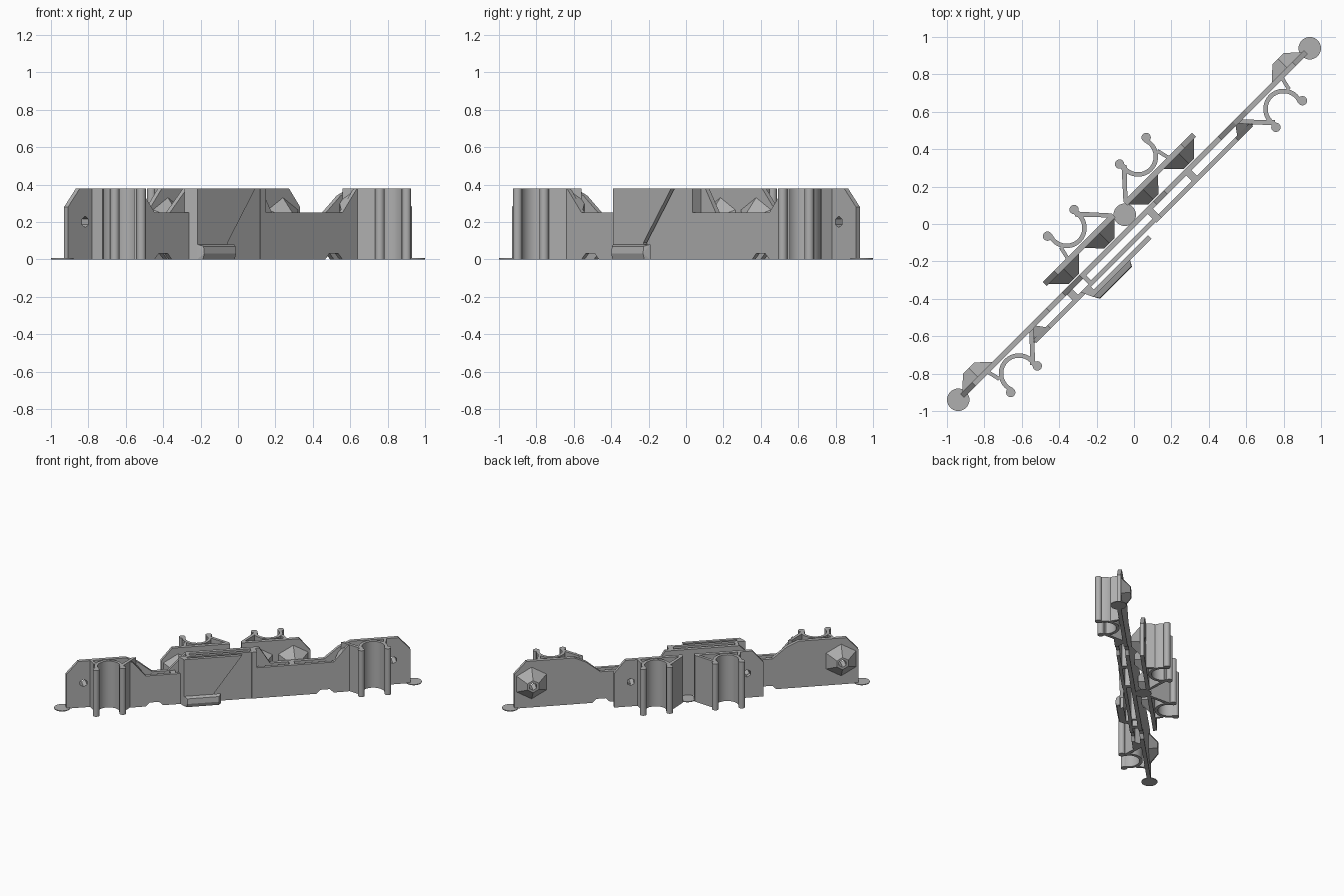
import bpy, bmesh, math
from mathutils import Matrix, Vector

if "Cube" in bpy.data.objects:
    bpy.data.objects.remove(bpy.data.objects["Cube"])

grey = bpy.data.materials.new("mid_grey")
grey.use_nodes = True
grey.diffuse_color = (0.43, 0.43, 0.43, 1)
grey.node_tree.nodes["Principled BSDF"].inputs["Base Color"].default_value = grey.diffuse_color

TURN = Matrix.Rotation(math.radians(45), 4, "Z")  # everything lies along the diagonal
H, LOW, T = 0.38, 0.25, 0.015                      # full height, dip height, half wall


def finish(name, bm, smooth=False):
    bmesh.ops.recalc_face_normals(bm, faces=bm.faces)
    bm.transform(TURN)
    me = bpy.data.meshes.new(name)
    bm.to_mesh(me)
    bm.free()
    me.materials.append(grey)
    ob = bpy.data.objects.new(name, me)
    bpy.context.collection.objects.link(ob)
    if smooth:
        bpy.ops.object.select_all(action="DESELECT")
        ob.select_set(True)
        bpy.context.view_layer.objects.active = ob
        bpy.ops.object.shade_smooth_by_angle(angle=math.radians(35))
    return ob


def extrude(name, points, offset, smooth=False):
    bm = bmesh.new()
    face = bm.faces.new([bm.verts.new(p) for p in points])
    new = bmesh.ops.extrude_face_region(bm, geom=[face])["geom"]
    bmesh.ops.translate(bm, vec=offset, verts=[g for g in new if isinstance(g, bmesh.types.BMVert)])
    return finish(name, bm, smooth)


def plate(name, profile, v0, v1):
    """Side profile (along, up) given a thickness across."""
    return extrude(name, [(u, v0, z) for u, z in profile], (0, v1 - v0, 0))


def slab(name, plan, height=H, smooth=False):
    """Plan outline (along, across) raised from the ground."""
    return extrude(name, [(u, v, 0) for u, v in plan], (0, 0, height), smooth)


def box(name, u0, u1, v0, v1, height=H):
    return slab(name, [(u0, v0), (u1, v0), (u1, v1), (u0, v1)], height)


def cone(name, u, v, v_tip, r1, r2, sides=6):
    bm = bmesh.new()
    bmesh.ops.create_cone(bm, cap_ends=True, segments=sides, radius1=r1, radius2=r2, depth=abs(v_tip - v))
    spin = Matrix.Rotation(math.radians(-90 if v_tip > v else 90), 4, "X")
    bm.transform(Matrix.Translation((u, (v + v_tip) / 2, 0.2)) @ spin)
    return finish(name, bm)


def drill(ob, u, v):
    """Hexagonal screw hole through a part."""
    cutter = cone("hole_cutter", u, v - 0.3, v + 0.3, 0.03, 0.03)
    mod = ob.modifiers.new("hole", "BOOLEAN")
    mod.operation, mod.solver, mod.object = "DIFFERENCE", "EXACT", cutter
    bpy.context.view_layer.update()
    dg = bpy.context.evaluated_depsgraph_get()
    me = bpy.data.meshes.new_from_object(ob.evaluated_get(dg))
    ob.modifiers.clear()
    ob.data = me
    bpy.data.objects.remove(cutter)


def clip(name, side, centre, wall_v, facing):
    """Pipe clip with jaws, hooks and brace; local a points outward, b off the wall."""
    def at(a, b):
        return (side * (centre + a), wall_v + facing * b)

    def ring(r):
        return [at(r * math.cos(t), 0.115 - r * math.sin(t))
                for t in (math.radians(-20 + 220 * i / 22) for i in range(23))]
    slab(name + "_jaws", ring(0.108) + ring(0.084)[::-1], smooth=True)
    for tag, a in (("outer", 0.103), ("inner", -0.098)):
        cu, cv = at(a, 0.156)
        slab(f"{name}_{tag}_hook",
             [(cu + 0.025 * math.cos(i * math.pi / 8), cv + 0.025 * math.sin(i * math.pi / 8))
              for i in range(16)], H, True)
    # Diagonal brace and the small strut on the other side
    slab(name + "_brace", [at(-0.225, 0), at(-0.195, 0), at(-0.075, 0.125), at(-0.09, 0.15)])
    slab(name + "_strut", [at(0.12, 0), at(0.1, 0), at(0.085, 0.06), at(0.105, 0.065)])


def boss(name, side, centre, v, tip, r2=0.05, hole=True):
    ob = cone(name, side * centre, v, tip, 0.13, r2)
    if hole:
        drill(ob, side * centre, v)


# Long main wall with chamfered ends, two dips and a raised middle
main = plate("main_wall", [
    (-1.3, 0), (-0.68, 0), (-0.65, 0.03), (-0.58, 0.03), (-0.55, 0),
    (0.58, 0), (0.61, 0.03), (0.68, 0.03), (0.71, 0), (1.3, 0),
    (1.3, 0.28), (1.21, H), (0.85, H), (0.76, 0.34), (0.65, LOW), (0.24, LOW),
    (0.16, H), (-0.4, H), (-0.53, LOW), (-0.65, LOW), (-0.76, 0.34), (-0.85, H),
    (-1.21, H), (-1.3, 0.28)], -T, T)

for side, word in ((-1, "right"), (1, "left")):
    # End clips with their screw bosses on the rear
    drill(main, side * 1.17, 0)
    clip(word + "_end_clip", side, 1.0, -T, -1)
    boss(word + "_end_boss", side, 1.17, T, 0.08)

    # Sloping gusset between wall and brace
    bm = bmesh.new()
    for u, v, top in ((0.71, -0.075, LOW), (0.765, 0, 0.31), (0.83, -0.075, H)):
        for z in (0, top):
            bm.verts.new((side * u, v, z))
    bmesh.ops.convex_hull(bm, input=bm.verts)
    finish(word + "_gusset", bm)

    # Second wall running parallel in front, notched underneath
    inner = 0.1 if side > 0 else 0.42
    plate(word + "_front_wall",
          [(side * u, z) for u, z in ((inner, 0), (0.58, 0), (0.61, 0.03), (0.68, 0.03),
                                      (0.71, 0), (0.82, 0), (0.82, H), (0.71, LOW), (inner, LOW))],
          -0.08, -0.055)
    web = 0.4 if side > 0 else 0.5
    box(word + "_web", side * web - 0.02, side * web + 0.02, -0.06, 0, LOW)

    # Separate rear bracket: chamfered plate, clip and two bosses
    back = plate(word + "_rear_plate",
                 [(side * u, z) for u, z in ((0.045, 0), (0.565, 0), (0.565, 0.28),
                                            (0.48, H), (0.045, H))], 0.095, 0.125)
    drill(back, side * 0.44, 0.11)
    clip(word + "_rear_clip", side, 0.27, 0.125, 1)
    boss(word + "_rear_outer_boss", side, 0.435, 0.095, 0.02, 0.045)
    boss(word + "_rear_inner_boss", side, 0.165, 0.095, 0.02, 0.045, False)

# Central housing
box("housing_wall", -0.38, 0.11, -0.075, -0.05)
box("housing_left_cap", 0.09, 0.13, -0.08, 0)
box("housing_right_cap", -0.4, -0.375, -0.075, 0)

# Springy latch arm with a slanted free end, and its foot wedge
plate("latch_arm", [(-0.43, 0), (-0.2, 0), (-0.2, 0.09), (0.01, H), (-0.43, H)], -0.122, -0.095)
slab("latch_root", [(-0.46, -0.055), (-0.43, -0.122), (-0.4, -0.122), (-0.4, -0.055)])
bm = bmesh.new()
for u0, u1, v, z in ((-0.43, -0.15, -0.12, 0), (-0.43, -0.15, -0.12, 0.08),
                     (-0.41, -0.17, -0.15, 0.07), (-0.41, -0.17, -0.155, 0.03),
                     (-0.41, -0.17, -0.145, 0)):
    for u in (u0, u1):
        bm.verts.new((u, v, z))
bmesh.ops.convex_hull(bm, input=bm.verts)
finish("latch_wedge", bm)

# Thin ground discs
for name, u, v in (("right_disc", -1.329, 0), ("left_disc", 1.329, 0), ("rear_disc", 0, 0.07)):
    slab(name, [(u + 0.06 * math.cos(i * math.pi / 16), v + 0.06 * math.sin(i * math.pi / 16))
                for i in range(32)], 0.006)
